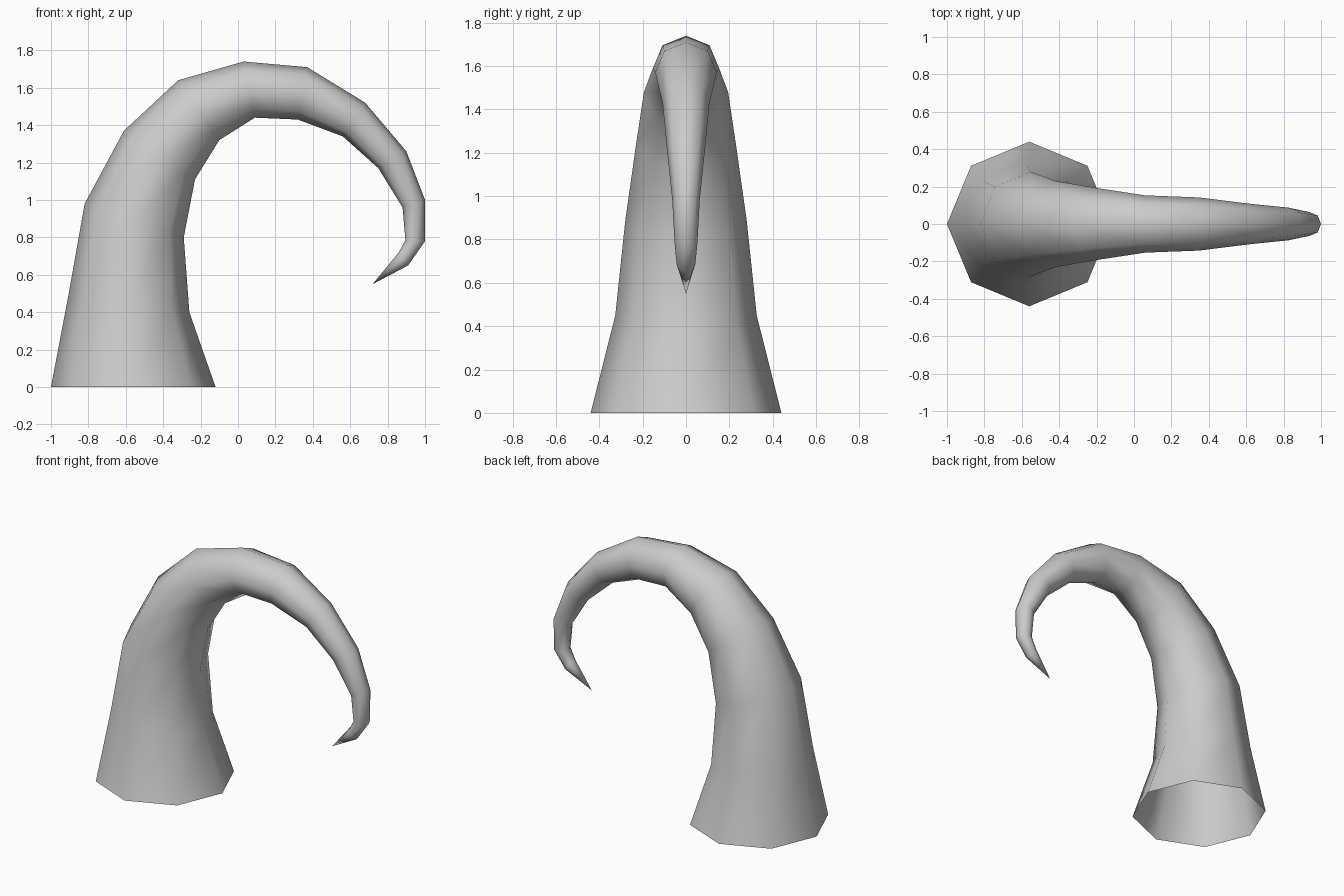
import bpy, bmesh
from math import cos, sin, pi
from mathutils import Vector

if "Cube" in bpy.data.objects:
    bpy.data.objects.remove(bpy.data.objects["Cube"])

SIDES = 8
# Outer and inner edge of each ring in the side plane: (x, z), (x, z)
RINGS = [
    ((-1.00, 0.00), (-0.12, 0.00)),
    ((-0.905, 0.50), (-0.26, 0.40)),
    ((-0.82, 0.98), (-0.29, 0.80)),
    ((-0.61, 1.37), (-0.23, 1.11)),
    ((-0.32, 1.64), (-0.10, 1.32)),
    ((0.03, 1.74), (0.09, 1.44)),
    ((0.37, 1.71), (0.32, 1.43)),
    ((0.68, 1.52), (0.56, 1.34)),
    ((0.90, 1.26), (0.75, 1.17)),
    ((1.00, 1.00), (0.88, 0.96)),
    ((1.00, 0.78), (0.895, 0.785)),
    ((0.91, 0.65), (0.86, 0.72)),
]
TIP = (0.72, 0, 0.55)

bm = bmesh.new()


def add_ring(outer, inner):
    """Circle of vertices spanning the outer and inner edge points."""
    a, b = Vector((outer[0], 0, outer[1])), Vector((inner[0], 0, inner[1]))
    mid, half = (a + b) / 2, (b - a) / 2
    side = Vector((0, half.length, 0))
    return [bm.verts.new(mid + half * cos(2 * pi * i / SIDES) + side * sin(2 * pi * i / SIDES))
            for i in range(SIDES)]


# Curved tapering body, open at the base
rings = [add_ring(o, i) for o, i in RINGS]
for low, high in zip(rings, rings[1:]):
    for i in range(SIDES):
        j = (i + 1) % SIDES
        bm.faces.new((low[i], low[j], high[j], high[i]))

# Pointed tip
tip = bm.verts.new(TIP)
for i in range(SIDES):
    bm.faces.new((rings[-1][i], rings[-1][(i + 1) % SIDES], tip))

bmesh.ops.recalc_face_normals(bm, faces=bm.faces)
# Open shell: make sure the outermost wall points outward
bm.normal_update()
wall = min(bm.faces, key=lambda f: f.calc_center_median().x)
if wall.normal.x > 0:
    bmesh.ops.reverse_faces(bm, faces=bm.faces)
for f in bm.faces:
    f.smooth = True

mesh = bpy.data.meshes.new("curved_horn")
bm.to_mesh(mesh)
bm.free()
horn = bpy.data.objects.new("curved_horn", mesh)
bpy.context.collection.objects.link(horn)
